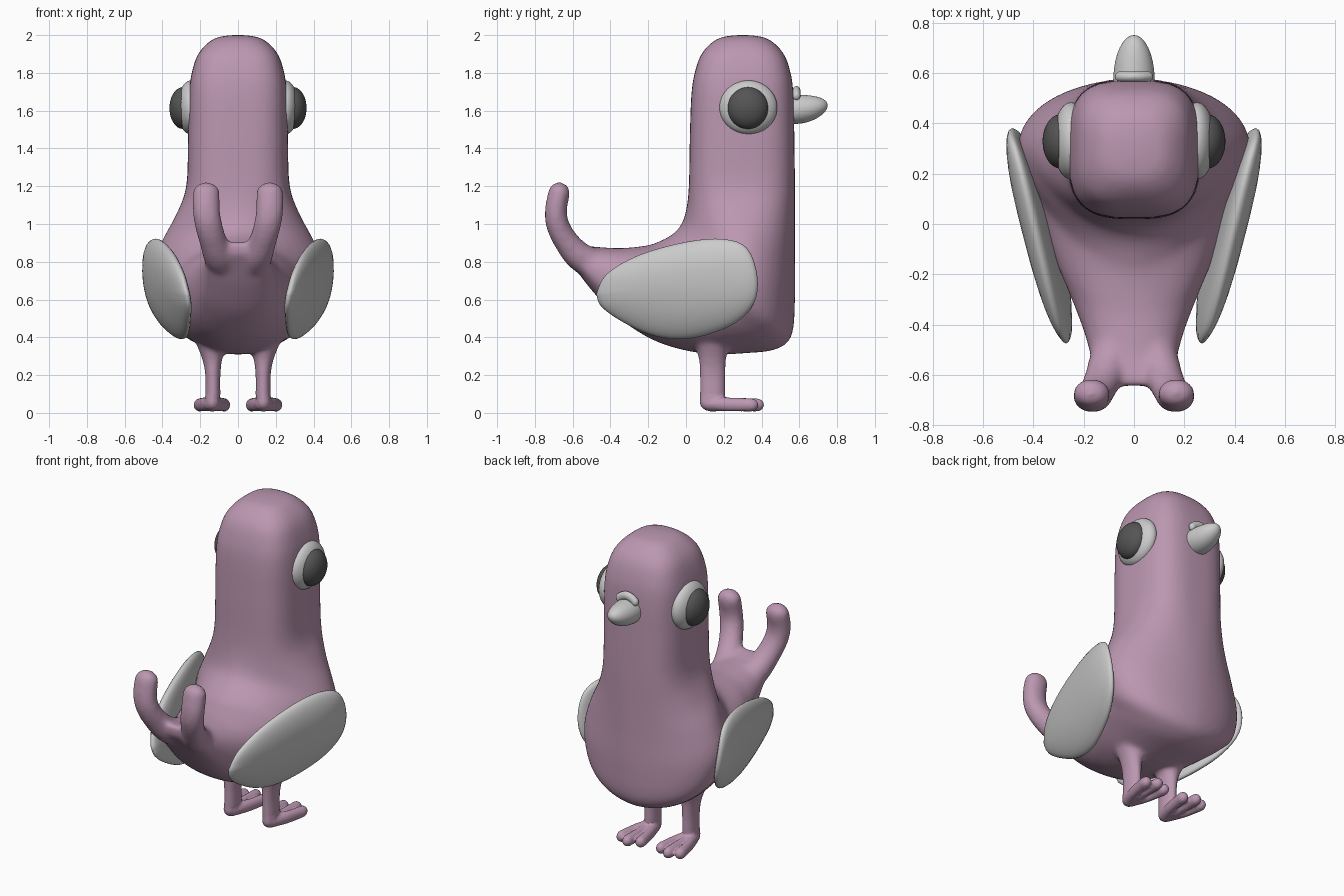
import bpy, bmesh, math
from mathutils import Matrix, Vector


def material(name, rgb):
    m = bpy.data.materials.new(name)
    m.diffuse_color = (*rgb, 1)
    return m


PLUM = material("plum", (0.50, 0.31, 0.44))
DARK = material("dark", (0.09, 0.09, 0.09))


def spline(rows, n):
    """Catmull-Rom interpolation of rows of numbers."""
    out = []
    for i in range(len(rows) - 1):
        p = [rows[max(0, min(len(rows) - 1, i + k))] for k in (-1, 0, 1, 2)]
        for j in range(n):
            t = j / n
            out.append([0.5 * (2 * b + (c - a) * t + (2 * a - 5 * b + 4 * c - d) * t * t
                               + (3 * b - a - 3 * c + d) * t ** 3) for a, b, c, d in zip(*p)])
    return out + [list(rows[-1])]


def loft(bm, rings):
    """Skin closed rings of equal length and cap both ends."""
    vs = [[bm.verts.new(p) for p in r] for r in rings]
    n = len(vs[0])
    for a, b in zip(vs, vs[1:]):
        for i in range(n):
            bm.faces.new((a[i], a[(i + 1) % n], b[(i + 1) % n], b[i]))
    bm.faces.new(vs[0][::-1])
    bm.faces.new(vs[-1])


def ball(bm, c, r, sub=2):
    m = Matrix.Translation(Vector(c)) @ Matrix.Diagonal((*r, 1))
    bmesh.ops.create_icosphere(bm, subdivisions=sub, radius=1, matrix=m)


def limb(bm, rows, side, n=10):
    """Tapered limb: overlapping ellipsoids along a path (x, y, z, rx, ry, rz)."""
    for x, y, z, *r in spline(rows, n):
        ball(bm, (side * x, y, z), r)


def finish(bm, name, mat=None):
    bmesh.ops.recalc_face_normals(bm, faces=bm.faces[:])
    me = bpy.data.meshes.new(name)
    bm.to_mesh(me)
    bm.free()
    for p in me.polygons:
        p.use_smooth = True
    if mat:
        me.materials.append(mat)
    ob = bpy.data.objects.new(name, me)
    bpy.context.collection.objects.link(ob)
    return ob


def fuse(ob, voxel, iterations):
    """Melt overlapping pieces into one soft skin."""
    rm = ob.modifiers.new("fuse", 'REMESH')
    rm.mode = 'VOXEL'
    rm.voxel_size = voxel
    rm.use_smooth_shade = True
    sm = ob.modifiers.new("soften", 'SMOOTH')
    sm.factor = 0.5
    sm.iterations = iterations


# Body sections, head to tail: back y, z, front y, z, half width, roundness, bias
sections = [
    (0.26, 2.0, 0.34, 2.0, 0.04, 0.8, 0),
    (0.165, 1.98, 0.435, 1.98, 0.13, 0.75, 0),
    (0.085, 1.905, 0.515, 1.905, 0.208, 0.66, 0),
    (0.046, 1.80, 0.554, 1.80, 0.245, 0.64, 0),
    (0.028, 1.68, 0.569, 1.68, 0.26, 0.64, 0),
    (0.02, 1.45, 0.574, 1.45, 0.265, 0.66, 0),
    (0.015, 1.20, 0.577, 1.20, 0.274, 0.7, 0),
    (0.00, 1.07, 0.577, 1.02, 0.33, 0.88, 0.05),
    (-0.03, 0.99, 0.577, 0.82, 0.41, 1.08, 0.15),
    (-0.08, 0.94, 0.577, 0.60, 0.46, 1.13, 0.2),
    (-0.15, 0.905, 0.56, 0.41, 0.44, 1.1, 0.2),
    (-0.19, 0.89, 0.48, 0.338, 0.40, 1.03, 0.1),
    (-0.23, 0.883, 0.33, 0.317, 0.37, 1.0, 0.05),
    (-0.29, 0.876, 0.10, 0.313, 0.32, 0.95, 0),
    (-0.36, 0.872, -0.15, 0.375, 0.26, 0.9, 0),
    (-0.45, 0.877, -0.36, 0.505, 0.205, 0.85, 0),
    (-0.53, 0.885, -0.50, 0.65, 0.175, 0.85, 0),
    (-0.60, 0.90, -0.59, 0.77, 0.165, 0.85, 0),
    (-0.645, 0.905, -0.64, 0.84, 0.14, 0.9, 0),
]
rings = []
for y0, z0, y1, z1, w, e, k in spline(sections, 4):
    ring = []
    for i in range(48):
        a = 2 * math.pi * i / 48
        s, c = math.sin(a), math.cos(a)
        t = math.copysign(abs(c) ** e, c)
        t = (t + k * (1 - t * t) + 1) / 2
        ring.append((w * math.copysign(abs(s) ** e, s), y0 + (y1 - y0) * t, z0 + (z1 - z0) * t))
    rings.append(ring)
bm = bmesh.new()
loft(bm, rings)
feet = bmesh.new()

for side in (-1, 1):
    # Forked tail
    limb(bm, [(0.06, -0.45, 0.77, 0.10, 0.09, 0.09),
              (0.10, -0.56, 0.825, 0.085, 0.08, 0.08),
              (0.132, -0.635, 0.91, 0.076, 0.067, 0.07),
              (0.157, -0.681, 1.0, 0.076, 0.064, 0.065),
              (0.168, -0.688, 1.08, 0.076, 0.061, 0.06),
              (0.168, -0.672, 1.163, 0.076, 0.061, 0.062)], side)
    # Legs
    limb(bm, [(0.138, 0.14, 0.38, 0.09, 0.10, 0.06),
              (0.136, 0.14, 0.29, 0.056, 0.077, 0.05),
              (0.133, 0.14, 0.20, 0.043, 0.073, 0.05),
              (0.133, 0.14, 0.07, 0.043, 0.072, 0.05)], side)
    # Feet with three toes
    limb(feet, [(0.133, 0.14, 0.15, 0.036, 0.068, 0.05),
                (0.135, 0.14, 0.055, 0.044, 0.07, 0.05)], side, 6)
    for x, y in ((0.072, 0.345), (0.142, 0.375), (0.204, 0.345)):
        limb(feet, [(0.135, 0.13, 0.048, 0.045, 0.05, 0.04),
                    (0.135 + (x - 0.135) * 0.7, 0.23, 0.045, 0.028, 0.04, 0.038),
                    (x, y, 0.042, 0.032, 0.04, 0.036)], side)

# Fuse body, tail and legs; feet at a finer grain
fuse(finish(bm, "body", PLUM), 0.013, 16)
fuse(finish(feet, "feet", PLUM), 0.007, 6)

# Wing outline (y, z)
outline = [(-0.475, 0.63), (-0.42, 0.735), (-0.25, 0.835), (0, 0.905), (0.2, 0.92), (0.325, 0.87),
           (0.378, 0.72), (0.36, 0.58), (0.26, 0.475), (0.1, 0.41), (-0.05, 0.39), (-0.2, 0.417),
           (-0.35, 0.49), (-0.45, 0.565), (-0.475, 0.63)]
edge = spline(outline, 4)[:-1]

for side, word in ((-1, "left"), (1, "right")):
    # Wings: domed slabs leaning with the flank and bowed outward
    bm = bmesh.new()
    layers = []
    for i in range(17):
        a = math.radians(-88 + 11 * i)
        s, off = math.cos(a) ** 0.75, 0.055 * math.sin(a)
        layer = []
        for y, z in edge:
            y, z = -0.02 + (y + 0.02) * s, 0.66 + (z - 0.66) * s
            bow = 0.035 * (1 - ((z - 0.655) / 0.265) ** 2)
            x = 0.296 + 0.24 * (y + 0.05) + 0.17 * (z - 0.39) + bow + off
            layer.append((side * x, y, z))
        layers.append(layer)
    loft(bm, layers)
    finish(bm, word + "_wing")

    # Eyes
    bm = bmesh.new()
    ball(bm, (side * 0.25, 0.33, 1.617), (0.072, 0.153, 0.143), 4)
    finish(bm, word + "_eye")
    bm = bmesh.new()
    ball(bm, (side * 0.29, 0.328, 1.614), (0.073, 0.108, 0.111), 4)
    finish(bm, word + "_pupil", DARK)

# Beak and the fleshy ridge above it
bm = bmesh.new()
ball(bm, (0, 0.57, 1.608), (0.082, 0.18, 0.078), 4)
for v in bm.verts:
    v.co.z += 0.5 * max(0, v.co.y - 0.6) ** 1.7
finish(bm, "beak")
bm = bmesh.new()
for i in range(-8, 9):
    u = i / 8
    ball(bm, (0.055 * u, 0.585, 1.705 - 0.025 * u * u), (0.022, 0.022, 0.027))
fuse(finish(bm, "beak_ridge"), 0.005, 2)
